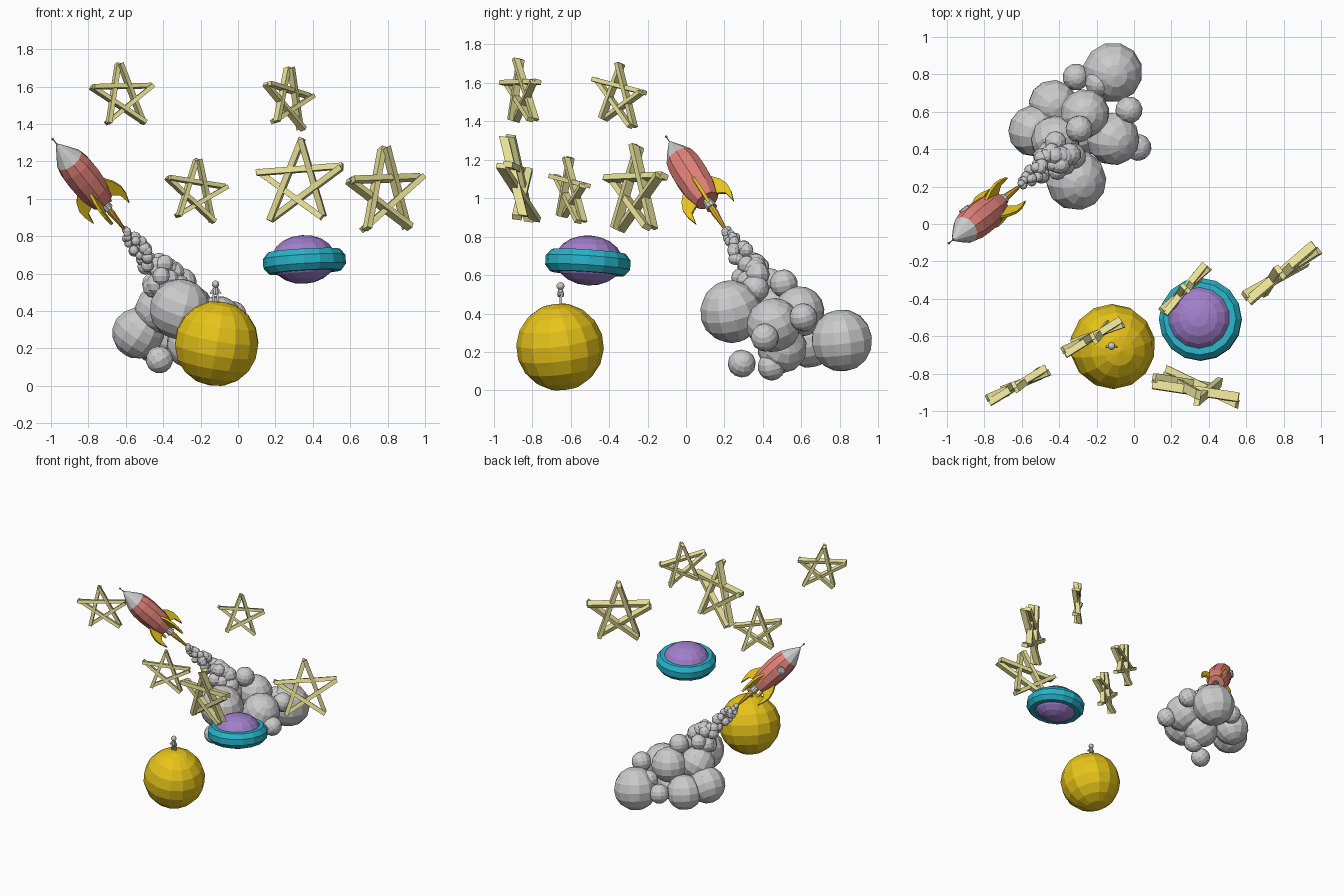
import bpy, bmesh, math, random
from math import sin, cos, pi, radians
from mathutils import Matrix, Vector

if "Cube" in bpy.data.objects:
    bpy.data.objects.remove(bpy.data.objects["Cube"])

random.seed(4)
V = Vector


def material(name, rgb):
    m = bpy.data.materials.new(name)
    m.diffuse_color = (*rgb, 1)
    m.use_nodes = True
    m.node_tree.nodes["Principled BSDF"].inputs["Base Color"].default_value = m.diffuse_color
    return m


RED = material("red", (0.75, 0.22, 0.19))
GOLD = material("gold", (0.80, 0.55, 0.01))
ORANGE = material("orange", (0.80, 0.42, 0.03))
PURPLE = material("purple", (0.36, 0.21, 0.60))
CYAN = material("cyan", (0.02, 0.45, 0.58))
PALE = material("pale_yellow", (0.83, 0.77, 0.32))
SKIN = material("skin", (0.75, 0.55, 0.42))


def finish(name, bm, matrix=None, mat=None):
    bmesh.ops.recalc_face_normals(bm, faces=bm.faces)
    me = bpy.data.meshes.new(name)
    bm.to_mesh(me)
    bm.free()
    ob = bpy.data.objects.new(name, me)
    bpy.context.collection.objects.link(ob)
    if matrix:
        ob.matrix_world = matrix
    if mat:
        me.materials.append(mat)
    return ob


def ball(name, c, r, mat=None, rot=None, seg=12, rings=8, squash=1):
    bm = bmesh.new()
    bmesh.ops.create_uvsphere(bm, u_segments=seg, v_segments=rings, radius=r)
    m = Matrix.Translation(c) @ (rot or Matrix()) @ Matrix.Diagonal((1, 1, squash, 1))
    return finish(name, bm, m, mat)


def lathe(name, profile, n, matrix, mat=None, closed=False):
    """Spin (radius, height) points about local z; closed makes a ring."""
    bm = bmesh.new()
    loops = [[bm.verts.new((r * cos(2 * pi * i / n), r * sin(2 * pi * i / n), h))
              for i in range(n)] for r, h in profile]
    pairs = list(zip(loops, loops[1:]))
    if closed:
        pairs.append((loops[-1], loops[0]))
    else:
        bm.faces.new(loops[0])
        bm.faces.new(loops[-1])
    for a, b in pairs:
        for i in range(n):
            j = (i + 1) % n
            bm.faces.new((a[i], a[j], b[j], b[i]))
    return finish(name, bm, matrix, mat)


def bar(bm, a, b, side, w, t):
    """Square bar from a to b, w across the plane, t along side."""
    d = (b - a).normalized()
    s = side.normalized()
    k = d.cross(s).normalized()
    m = Matrix((d, k, s)).transposed().to_4x4()
    m.translation = (a + b) / 2
    m = m @ Matrix.Diagonal(((b - a).length, w, t, 1))
    bmesh.ops.create_cube(bm, size=1, matrix=m)


# planet
ball("planet", (-0.114, -0.655, 0.226), 0.228, GOLD,
     Matrix.Rotation(radians(12), 4, (0.6, 0.8, 0)), 14, 9)

# tiny astronaut on the planet
ax, ay = -0.12, -0.652
ball("astronaut_head", (ax, ay, 0.543), 0.02)
lathe("astronaut_body", [(0.014, 0.485), (0.018, 0.50), (0.012, 0.526)], 8,
      Matrix.Translation((ax, ay, 0)))
ball("astronaut_face", (ax, ay - 0.008, 0.541), 0.014, SKIN)
bm = bmesh.new()
for s in (-1, 1):
    bar(bm, V((ax + s * .01, ay, .495)), V((ax + s * .013, ay, .448)), V((0, 1, 0)), .012, .014)
    bar(bm, V((ax + s * .01, ay, .52)), V((ax + s * .028, ay - .005, .492)), V((0, 1, 0)), .01, .01)
finish("astronaut_limbs", bm)

# flying saucer
tilt = Matrix.Rotation(radians(5), 4, (-0.75, -0.65, 0))
ball("saucer_dome", (0.35, -0.505, 0.676), 0.176, PURPLE, tilt, 14, 10, 0.74)
lathe("saucer_ring", [(0.175 + 0.05 * cos(2 * pi * i / 8 + pi / 8),
                       0.062 * sin(2 * pi * i / 8 + pi / 8)) for i in range(8)], 16,
      Matrix.Translation((0.355, -0.51, 0.665)) @ tilt, CYAN, True)

# rocket frame: local z runs from antenna tip to tail
d = V((0.391, 0.315, -0.492)).normalized()
x = V((0.83, -0.274, 0.487))
x = (x - d * x.dot(d)).normalized()
ROCKET = Matrix((x, d.cross(x), d)).transposed().to_4x4()
ROCKET.translation = (-0.993, -0.105, 1.323)

lathe("rocket_antenna", [(0.003, 0.008), (0.004, 0.06)], 6, ROCKET)
ball("antenna_tip", ROCKET @ V((0, 0, 0.006)), 0.007, RED, None, 8, 6)
lathe("rocket_nose", [(0.008, 0.048), (0.044, 0.105), (0.078, 0.165)], 10, ROCKET)
lathe("rocket_body", [(0.078, 0.165), (0.09, 0.22), (0.093, 0.30), (0.086, 0.40),
                      (0.064, 0.48)], 10, ROCKET, RED)
lathe("rocket_nozzle", [(0.022, 0.47), (0.03, 0.535), (0.022, 0.535), (0.018, 0.49)],
      10, ROCKET)
lathe("rocket_flame", [(0.016, 0.50), (0.019, 0.57), (0.006, 0.71)], 8, ROCKET, ORANGE)

# four swept fins
for i in range(4):
    bm = bmesh.new()
    outline = [(0.08, 0.36), (0.118, 0.41), (0.135, 0.46), (0.132, 0.51), (0.115, 0.57),
               (0.102, 0.50), (0.055, 0.47)]
    f = bm.faces.new([bm.verts.new((r, -0.008, h)) for r, h in outline])
    ext = bmesh.ops.extrude_face_region(bm, geom=[f])["geom"]
    bmesh.ops.translate(bm, vec=(0, 0.016, 0),
                        verts=[g for g in ext if isinstance(g, bmesh.types.BMVert)])
    finish(f"rocket_fin_{i + 1}", bm, ROCKET @ Matrix.Rotation(i * pi / 2, 4, 'Z'), GOLD)

# porthole
port = (ROCKET @ Matrix.Rotation(radians(225), 4, 'Z') @ Matrix.Translation((0.086, 0, 0.25))
        @ Matrix.Rotation(pi / 2, 4, 'Y'))
lathe("porthole_rim", [(0.02, -0.01), (0.03, -0.01), (0.03, 0.012), (0.02, 0.012)],
      12, port, None, True)
lathe("porthole_glass", [(0.021, -0.01), (0.021, 0.006)], 12, port)

# smoke cloud: x, y, z, radius
cloud = [(-.31, .235, .41, .163), (-.115, .81, .26, .162), (-.535, .497, .283, .138),
         (-.433, .64, .25, .132), (-.262, .59, .41, .132), (-.112, .455, .34, .142),
         (-.42, .45, .41, .13), (-.25, .50, .22, .13)]
puffs = [(-.42, .29, .14), (-.22, .445, .125), (.02, .41, .275), (-.027, .61, .38),
         (-.294, .508, .556), (-.31, .786, .26), (-.19, .754, .33), (-.33, .36, .53)]
for i, (px, py, pz, r) in enumerate(cloud + [(*p, .073) for p in puffs]):
    spin = Matrix.Rotation(random.uniform(0, pi), 4, (0.4, 0.3, 0.8))
    ball(f"smoke_cloud_{i + 1}", (px, py, pz), r, None, spin)

# exhaust trail widening from the flame into the cloud
path = [V((-.60, .22, .825)), V((-.50, .285, .70)), V((-.37, .39, .53))]
N = 56
for i in range(N):
    t = (i / (N - 1)) ** 0.9 * 2
    k = min(int(t), 1)
    c = path[k].lerp(path[k + 1], t - k)
    off = V([random.gauss(0, 1) for _ in range(3)]).normalized() * (0.018 + 0.03 * t)
    ball(f"exhaust_puff_{i + 1}", c + off, 0.02 + 0.006 * t + 0.008 * t * t,
         None, None, 10, 6)

# woven five-pointed stars: centre, right vector, up vector
stars = [((-.615, -.858, 1.548), (.166, .085, .003), (-.02, -.014, .175)),
         ((.272, -.35, 1.53), (.122, .129, -.035), (.003, .006, .17)),
         ((-.222, -.603, 1.035), (.162, .085, -.026), (.007, -.009, .175)),
         ((.325, -.875, 1.085), (.238, -.055, .015), (.015, -.055, .235)),
         ((.79, -.265, 1.035), (.196, .143, .008), (-.008, .008, .237))]
for i, (c, u, v) in enumerate(stars):
    c, u, v = V(c), V(u), V(v)
    n = u.cross(v).normalized()
    tips = [c + u * sin(2 * pi * k / 5) + v * cos(2 * pi * k / 5) for k in range(5)]
    size = u.length / 0.19
    bm = bmesh.new()
    for k in range(5):
        lean = n * 0.014 * size
        bar(bm, tips[k] + lean, tips[(k + 2) % 5] - lean, n + v * 1.5,
            0.024 * size, 0.038 * size)
    finish(f"star_{i + 1}", bm, None, PALE)
